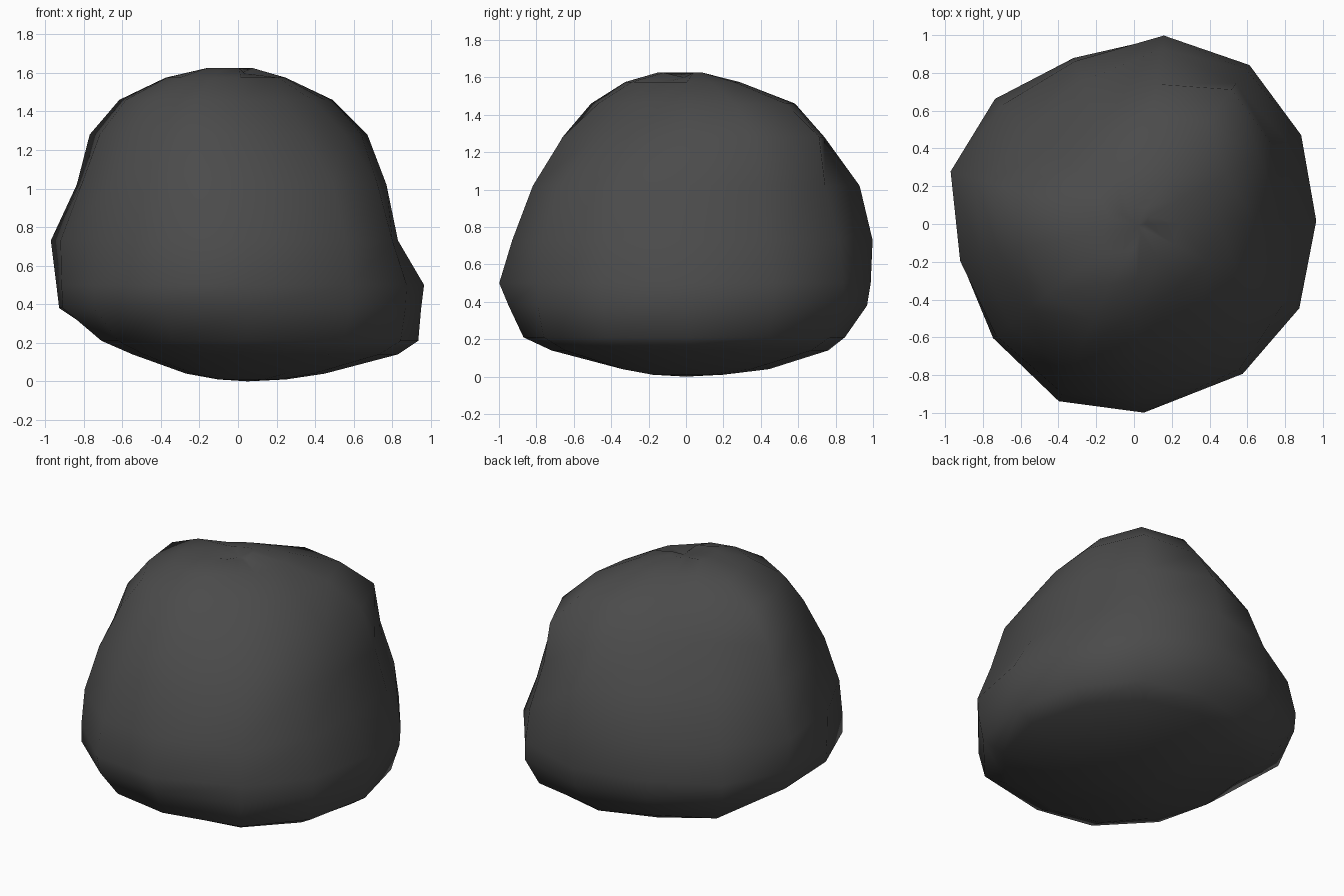
import bpy, bmesh, math

if "Cube" in bpy.data.objects:
    bpy.data.objects.remove(bpy.data.objects["Cube"])

# (angle, key column) for a measured corner, (angle, columns, bulge) for one in between
CORNERS = [(1, 0), (28, 0, 1, 1.0), (54, 1), (81, 2), (110, 2, 3, .94), (138, 3), (164, 4),
           (192, 4, 5, .965), (219, 5), (247, 5, 6, 1.04), (273, 6), (306, 7), (333, 7, 0, 1.01)]
# height: radius towards E, NE, N, NW, W, SW, S, SE
LEVELS = [
    (0.01, (.25, .20, .20, .12, .10, .12, .16, .22)),
    (0.04, (.45, .43, .45, .36, .27, .30, .34, .42)),
    (0.14, (.83, .83, .77, .67, .53, .63, .72, .80)),
    (0.21, (.935, .95, .86, .84, .70, .80, .87, .94)),
    (0.38, (.95, 1.04, .98, .98, .965, .96, .95, .98)),
    (0.50, (.965, 1.04, 1.0, .99, .98, .96, 1.0, .98)),
    (0.73, (.83, 1.01, 1.01, .94, 1.01, .94, .93, .95)),
    (1.02, (.77, .92, .94, .77, .87, .85, .82, .84)),
    (1.28, (.64, .88, .75, .58, .80, .72, .66, .60)),
    (1.46, (.45, .66, .59, .44, .64, .59, .47, .41)),
    (1.575, (.24, .32, .29, .26, .39, .39, .29, .22)),
    (1.625, (.06, .11, .09, .08, .14, .20, .12, .06)),
]
SIDES = len(CORNERS)


def radius(r, corner):
    if len(corner) == 2:
        return r[corner[1]]
    return (r[corner[1]] + r[corner[2]]) / 2 * corner[3]


# lumpy boulder skin
bm = bmesh.new()
rings = []
for z, r in LEVELS:
    ring = []
    for c in CORNERS:
        t, q = math.radians(c[0]), radius(r, c)
        ring.append(bm.verts.new((q * math.cos(t), q * math.sin(t), z)))
    rings.append(ring)
for lo, hi in zip(rings, rings[1:]):
    for i in range(SIDES):
        j = (i + 1) % SIDES
        bm.faces.new((lo[i], lo[j], hi[j], hi[i]))

# shallow bowl underneath and dented crown
bottom = bm.verts.new((0.05, 0, 0))
top = bm.verts.new((0.02, -0.01, 1.60))
for i in range(SIDES):
    j = (i + 1) % SIDES
    bm.faces.new((rings[0][j], rings[0][i], bottom))
    bm.faces.new((rings[-1][i], rings[-1][j], top))
bmesh.ops.recalc_face_normals(bm, faces=bm.faces)
# lower the south-east edge of the crown into a soft dent
for i in (0, 11, 12):
    rings[-1][i].co.z -= 0.03
for f in bm.faces:
    f.smooth = True

mesh = bpy.data.meshes.new("boulder")
bm.to_mesh(mesh)
bm.free()
boulder = bpy.data.objects.new("boulder", mesh)
bpy.context.collection.objects.link(boulder)

# dark stone
stone = bpy.data.materials.new("dark_stone")
stone.diffuse_color = (0.07, 0.07, 0.07, 1)
stone.use_nodes = True
stone.node_tree.nodes["Principled BSDF"].inputs["Base Color"].default_value = stone.diffuse_color
mesh.materials.append(stone)
